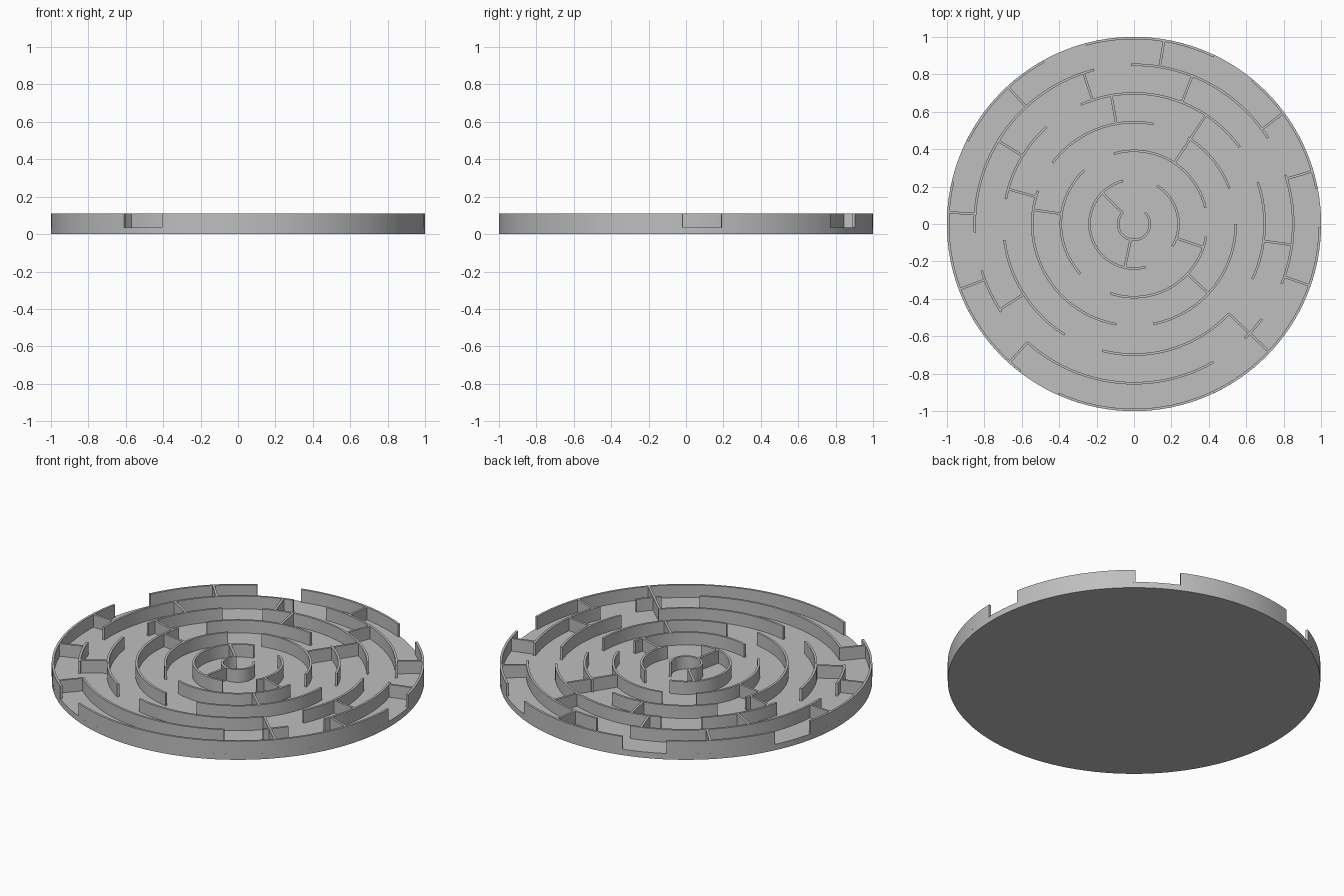
import bpy, bmesh
from math import radians, sin, cos, ceil

cube = bpy.data.objects.get("Cube")
if cube:
    bpy.data.objects.remove(cube, do_unlink=True)

GREY = (0.52, 0.52, 0.52, 1)
FLOOR, TOP, THICK = 0.035, 0.11, 0.013
RINGS = [0.085, 0.238, 0.391, 0.544, 0.698, 0.851, 0.9935]

mat = bpy.data.materials.new("stone grey")
mat.use_nodes = True
mat.diffuse_color = GREY
mat.node_tree.nodes["Principled BSDF"].inputs["Base Color"].default_value = GREY


def finish(bm, name):
    bmesh.ops.recalc_face_normals(bm, faces=bm.faces[:])
    mesh = bpy.data.meshes.new(name)
    bm.to_mesh(mesh)
    bm.free()
    mesh.materials.append(mat)
    obj = bpy.data.objects.new(name, mesh)
    bpy.context.collection.objects.link(obj)
    bpy.ops.object.select_all(action="DESELECT")
    obj.select_set(True)
    bpy.context.view_layer.objects.active = obj
    bpy.ops.object.shade_smooth_by_angle(angle=radians(30))
    return obj


def extrude_outline(bm, points, low, high):
    """Raise a closed quad strip, given as inner/outer point pairs, into a solid."""
    rows = []
    for inner, outer in points:
        rows.append([bm.verts.new((*p, z)) for p, z in
                     ((inner, low), (outer, low), (outer, high), (inner, high))])
    for a, b in zip(rows, rows[1:]):
        for i in range(4):
            j = (i + 1) % 4
            bm.faces.new((a[i], a[j], b[j], b[i]))
    bm.faces.new(rows[0])
    bm.faces.new(rows[-1][::-1])


def arc_wall(bm, radius, start, end):
    steps = max(2, ceil((end - start) / 3))
    pairs = []
    for i in range(steps + 1):
        a = radians(start + (end - start) * i / steps)
        pairs.append([(r * cos(a), r * sin(a))
                      for r in (radius - THICK / 2, radius + THICK / 2)])
    extrude_outline(bm, pairs, FLOOR - 0.005, TOP)


def spoke_wall(bm, angle, inner, outer):
    a = radians(angle)
    c, s, h = cos(a), sin(a), THICK / 2
    pairs = [[(r * c - side * s, r * s + side * c) for side in (-h, h)]
             for r in (RINGS[inner], RINGS[outer])]
    extrude_outline(bm, pairs, FLOOR - 0.005, TOP - 0.0003)


# Round floor plate
bm = bmesh.new()
bmesh.ops.create_cone(bm, cap_ends=True, segments=128, radius1=1, radius2=1, depth=FLOOR)
bmesh.ops.translate(bm, verts=bm.verts, vec=(0, 0, FLOOR / 2))
finish(bm, "floor_plate")

# Curved walls, ring by ring: start and end angle of each
ARCS = [
    [(133, 405)],
    [(104, 285), (-30, 59)],
    [(13, 106), (133, 223), (251, 350)],
    [(79, 143), (20.5, 58), (161, 260), (281, 360)],
    [(132, 169), (36, 114), (187, 238), (256, 316.6), (-25, 18.7)],
    [(104.5, 183), (32.7, 91), (-22, 18), (197, 213.5), (228, 300), (314, 323.4)],
    [(246, 359), (11, 50.5), (64.5, 105), (119, 153.5), (167, 232.4)],
]
for n, (radius, arcs) in enumerate(zip(RINGS, ARCS), 1):
    bm = bmesh.new()
    for start, end in arcs:
        arc_wall(bm, radius, start, end)
    finish(bm, "outer_wall" if n == len(RINGS) else f"ring_wall_{n}")

# Straight walls, grouped by the pair of rings they join
SPOKES = {
    (0, 1): [135.5, 258],
    (1, 2): [-18.5],
    (2, 3): [-43, 172],
    (2, 4): [56.5],
    (3, 4): [100, 164.5],
    (4, 5): [108.5, 68.5, -7.5, 212.5, 148.5],
    (4, 6): [-43.4],
    (5, 6): [80.7, 36.6, 16.5, -19.3, 228, 200.5, 176.4, 132.6],
}
bm = bmesh.new()
for (inner, outer), angles in SPOKES.items():
    for angle in angles:
        spoke_wall(bm, angle, inner, outer)
finish(bm, "spoke_walls")
